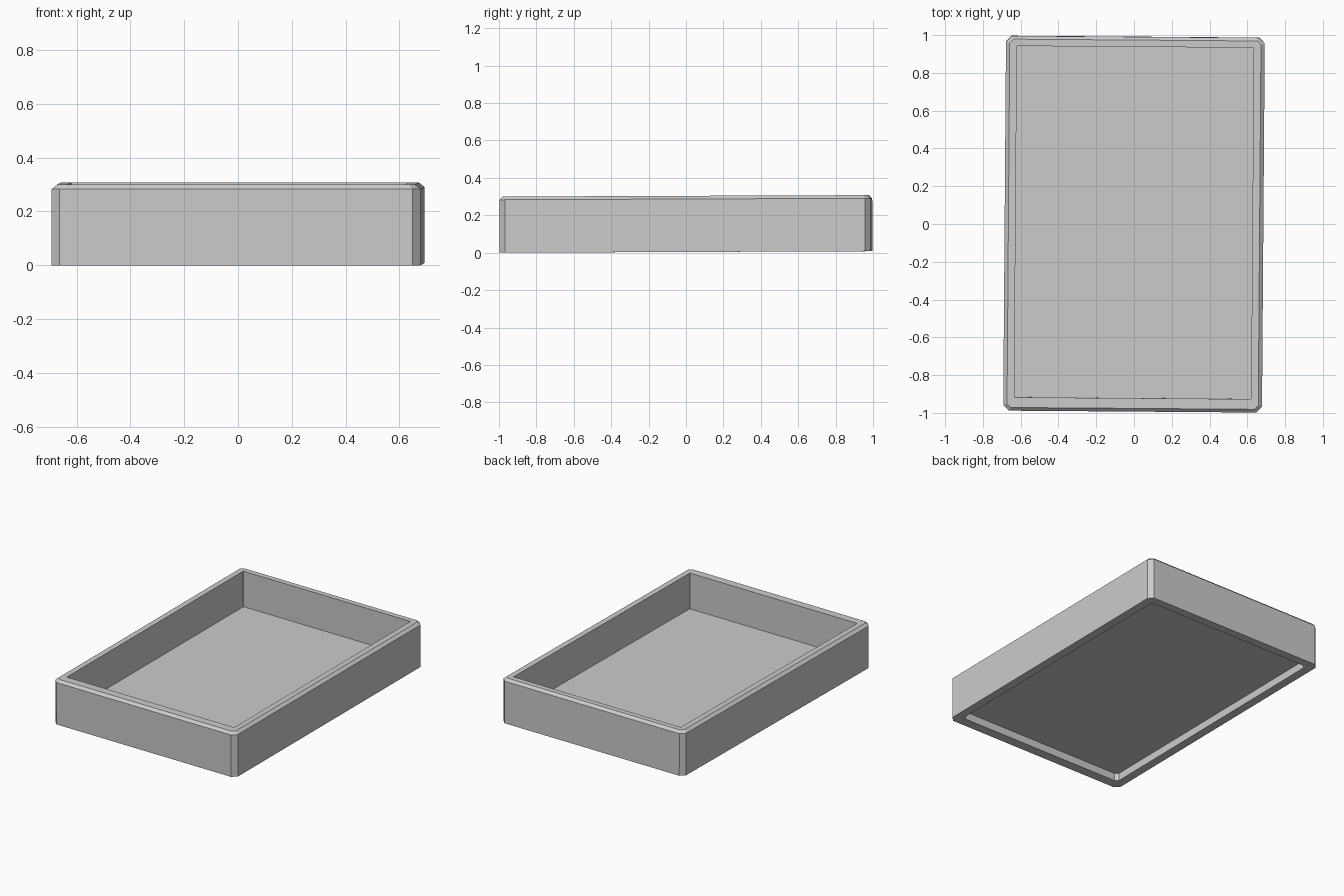
import bpy
import bmesh

cube = bpy.data.objects.get("Cube")
if cube:
    bpy.data.objects.remove(cube, do_unlink=True)

# Material
grey = bpy.data.materials.new("light_grey")
grey.use_nodes = True
colour = (0.6, 0.6, 0.6, 1)
grey.diffuse_color = colour
grey.node_tree.nodes["Principled BSDF"].inputs["Base Color"].default_value = colour


def ring(bm, half_x, half_y, z, cut, shift_y=0.0):
    """Rectangle with cut corners, counter-clockwise from above."""
    points = []
    for sx, sy in ((1, 1), (-1, 1), (-1, -1), (1, -1)):
        pair = [(sx * half_x, sy * (half_y - cut)), (sx * (half_x - cut), sy * half_y)]
        points += pair if sx * sy > 0 else pair[::-1]
    return [bm.verts.new((x, y + shift_y, z)) for x, y in points]


# Tray: underside recess, outer wall, bevelled rim, inner wall and floor
bm = bmesh.new()
rings = [
    ring(bm, 0.627, 0.93, 0.052, 0.02, 0.005),
    ring(bm, 0.627, 0.93, 0.0, 0.02, 0.005),
    ring(bm, 0.685, 0.992, 0.0, 0.03),
    ring(bm, 0.685, 0.992, 0.283, 0.03),
    ring(bm, 0.665, 0.975, 0.30, 0.02),
    ring(bm, 0.627, 0.93, 0.30, 0.002, 0.009),
    ring(bm, 0.627, 0.93, 0.06, 0.002, 0.009),
]
for low, high in zip(rings, rings[1:]):
    for i in range(len(low)):
        j = (i + 1) % len(low)
        bm.faces.new((low[i], low[j], high[j], high[i]))
bm.faces.new(rings[0][::-1])
bm.faces.new(rings[-1])
bmesh.ops.recalc_face_normals(bm, faces=bm.faces)

mesh = bpy.data.meshes.new("tray")
bm.to_mesh(mesh)
bm.free()
mesh.materials.append(grey)
tray = bpy.data.objects.new("tray", mesh)
bpy.context.collection.objects.link(tray)

# Slight tilt and turn of the whole tray
tray.rotation_euler = (0.004, 0, -0.0075)
tray.location.z = 0.004
